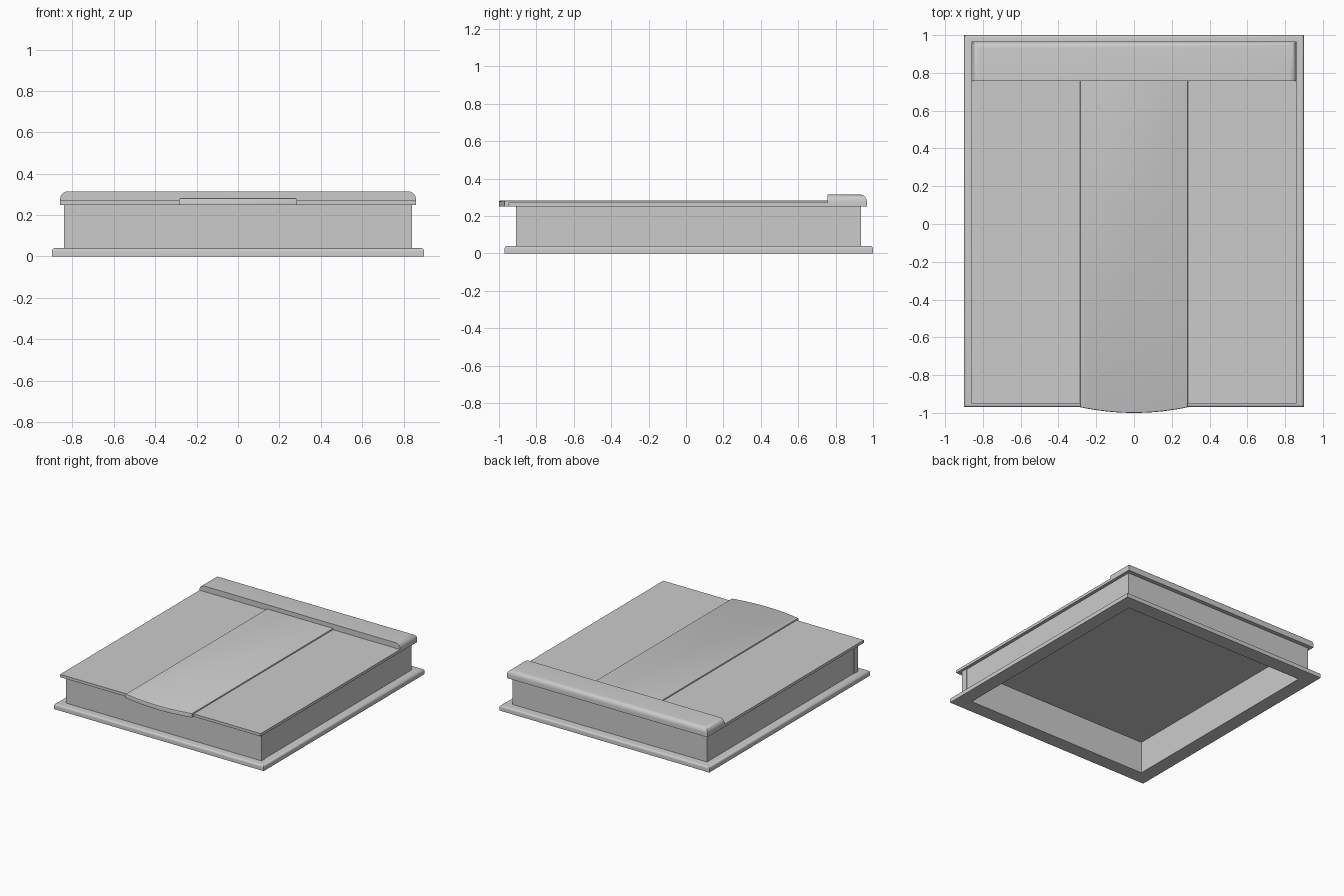
import bpy, bmesh

if "Cube" in bpy.data.objects:
    bpy.data.objects.remove(bpy.data.objects["Cube"])


def prism(name, outline, z0, z1, hole=None):
    """Extrude an outline upward, optionally with a matching inner outline as a hole."""
    bm = bmesh.new()
    n = len(outline)
    rings = [[[bm.verts.new((x, y, z)) for x, y in pts] for z in (z0, z1)]
             for pts in ([outline, hole] if hole else [outline])]
    for k, (lo, hi) in enumerate(rings):
        for i in range(n):
            j = (i + 1) % n
            bm.faces.new((lo[i], lo[j], hi[j], hi[i]))
    for level in (0, 1):
        if hole:
            a, b = rings[0][level], rings[1][level]
            for i in range(n):
                j = (i + 1) % n
                bm.faces.new((a[i], a[j], b[j], b[i]))
        else:
            bm.faces.new(rings[0][level])
    bmesh.ops.recalc_face_normals(bm, faces=bm.faces)
    me = bpy.data.meshes.new(name)
    bm.to_mesh(me)
    bm.free()
    ob = bpy.data.objects.new(name, me)
    bpy.context.collection.objects.link(ob)
    return ob


def rect(x0, x1, y0, y1):
    return [(x0, y0), (x1, y0), (x1, y1), (x0, y1)]


def round_edges(ob, pick, width, segments):
    """Round the edges whose two end points satisfy pick, then smooth by angle."""
    bm = bmesh.new()
    bm.from_mesh(ob.data)
    edges = [e for e in bm.edges if pick(e.verts[0].co, e.verts[1].co)]
    bmesh.ops.bevel(bm, geom=edges, offset=width, segments=segments,
                    profile=0.5, affect='EDGES')
    bm.to_mesh(ob.data)
    bm.free()
    bpy.ops.object.select_all(action='DESELECT')
    ob.select_set(True)
    bpy.context.view_layer.objects.active = ob
    bpy.ops.object.shade_smooth_by_angle(angle=0.6)


# Base moulding: open frame with a rounded outer top edge
base = prism("base_moulding", rect(-0.9, 0.9, -0.97, 1.0), 0, 0.04,
             rect(-0.79, 0.79, -0.86, 0.885))
round_edges(base, lambda a, b: min(a.z, b.z) > 0.03
            and min(max(abs(a.x), a.y), max(abs(b.x), b.y)) > 0.89
            and abs(a.x) > 0.89 and abs(b.x) > 0.89, 0.015, 4)

# Box walls: back and sides, with a slightly wider front board
prism("side_and_back_walls", rect(-0.835, 0.835, -0.875, 0.935), 0.04, 0.25,
      rect(-0.79, 0.79, -0.86, 0.885))
prism("front_board", rect(-0.84, 0.84, -0.91, -0.86), 0.04, 0.25)

# Lid side panels
for side, x0, x1 in (("left", -0.86, -0.285), ("right", 0.285, 0.86)):
    prism(side + "_lid_panel", rect(x0, x1, -0.95, 0.757), 0.25, 0.272)

# Raised centre panel with a bowed front edge
steps = 16
bow = []
for i in range(steps + 1):
    t = -1 + 2 * i / steps
    bow.append((0.285 * t, -1.0 + 0.03 * t * t))
centre = prism("centre_lid_panel", bow + [(0.285, 0.757), (-0.285, 0.757)], 0.25, 0.282)
round_edges(centre, lambda a, b: min(a.z, b.z) > 0.28 and min(a.y, b.y) < 0.7,
            0.006, 2)

# Back rail, rounded along the back and both ends
rail = prism("back_rail", rect(-0.86, 0.86, 0.757, 0.967), 0.25, 0.315)
round_edges(rail, lambda a, b: min(a.z, b.z) > 0.3 and max(a.y, b.y) > 0.9,
            0.038, 6)
